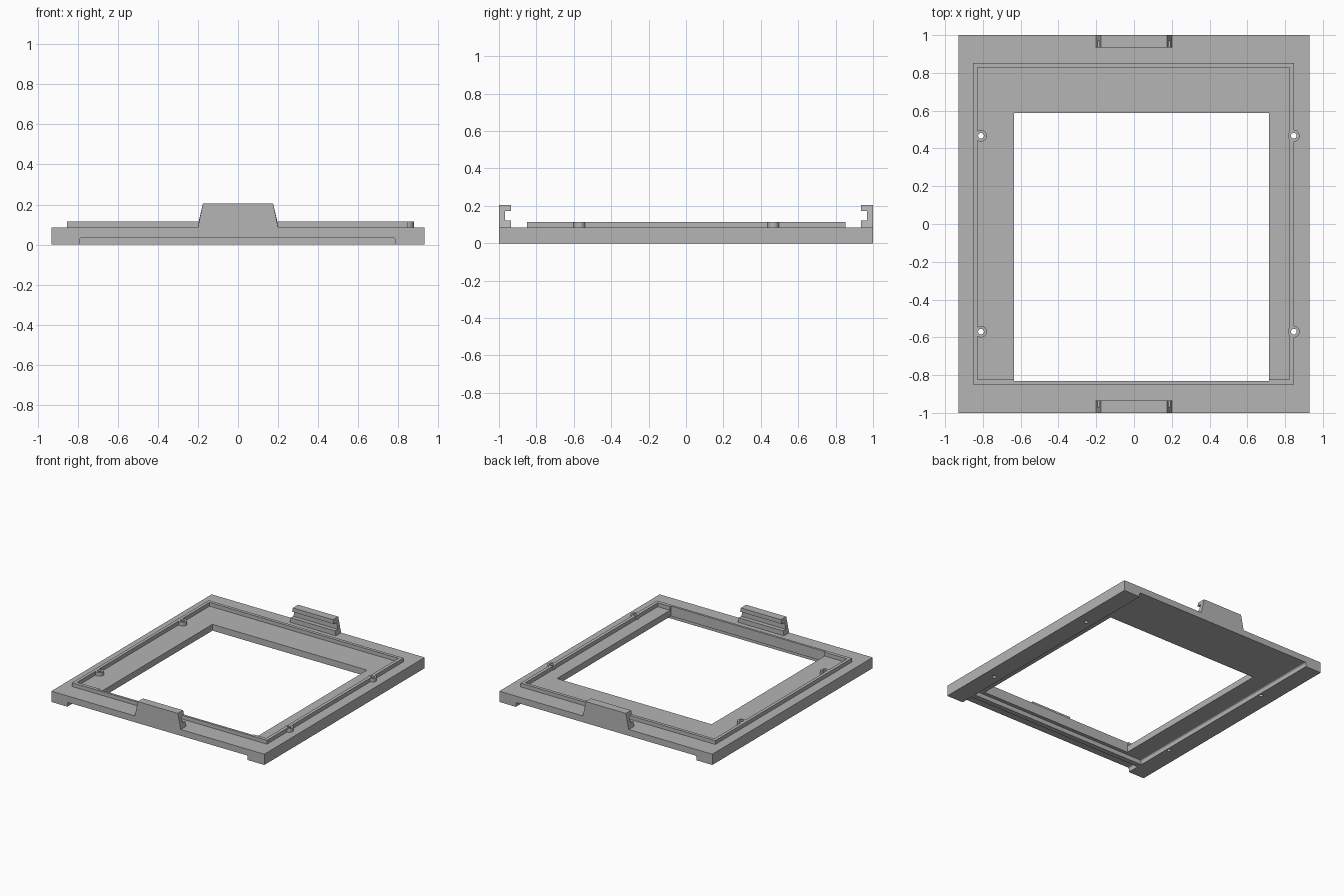
import bpy, bmesh
from mathutils import Matrix

cube = bpy.data.objects.get("Cube")
if cube:
    bpy.data.objects.remove(cube, do_unlink=True)

grey = bpy.data.materials.new("plain grey")
grey.use_nodes = True
colour = (0.46, 0.46, 0.46, 1)
grey.diffuse_color = colour
grey.node_tree.nodes["Principled BSDF"].inputs["Base Color"].default_value = colour


def finish(name, bm):
    bmesh.ops.recalc_face_normals(bm, faces=bm.faces)
    mesh = bpy.data.meshes.new(name)
    bm.to_mesh(mesh)
    bm.free()
    mesh.materials.append(grey)
    obj = bpy.data.objects.new(name, mesh)
    bpy.context.collection.objects.link(obj)
    return obj


def box(name, x0, x1, y0, y1, z0, z1):
    bm = bmesh.new()
    bmesh.ops.create_cube(bm, size=1)
    for v in bm.verts:
        v.co.x = x1 if v.co.x > 0 else x0
        v.co.y = y1 if v.co.y > 0 else y0
        v.co.z = z1 if v.co.z > 0 else z0
    return finish(name, bm)


def cylinder(name, x, y, z0, z1, radius):
    bm = bmesh.new()
    bmesh.ops.create_cone(bm, cap_ends=True, segments=24, radius1=radius,
                          radius2=radius, depth=z1 - z0,
                          matrix=Matrix.Translation((x, y, (z0 + z1) / 2)))
    return finish(name, bm)


def cut(target, cutter):
    mod = target.modifiers.new("cut", "BOOLEAN")
    mod.operation = "DIFFERENCE"
    mod.solver = "EXACT"
    mod.object = cutter
    bpy.context.view_layer.objects.active = target
    bpy.ops.object.modifier_apply(modifier=mod.name)


def channel(y0, y1):
    # shallow underside channel with eased upper corners
    obj = box("channel_cutter", -0.79, 0.785, y0, y1, -0.1, 0.035)
    bm = bmesh.new()
    bm.from_mesh(obj.data)
    edges = [e for e in bm.edges
             if all(v.co.z > 0 for v in e.verts) and e.verts[0].co.x == e.verts[1].co.x]
    bmesh.ops.bevel(bm, geom=edges, offset=0.012, segments=3, profile=0.5, affect="EDGES")
    bm.to_mesh(obj.data)
    bm.free()
    return obj


def clip(name, side):
    # hooked C profile, narrowing towards the top
    profile = [(1, 0.07), (1, 0.205), (0.935, 0.205), (0.935, 0.173),
               (0.968, 0.173), (0.968, 0.122), (0.935, 0.122), (0.935, 0.07)]
    bm = bmesh.new()
    rings = []
    for sx in (-1, 1):
        rings.append([bm.verts.new((sx * (0.203 - 0.23 * max(z - 0.085, 0)), side * y, z))
                      for y, z in profile])
        bm.faces.new(rings[-1])
    a, b = rings
    for i in range(len(a)):
        j = (i + 1) % len(a)
        bm.faces.new((a[i], a[j], b[j], b[i]))
    return finish(name, bm)


# Main parts
plate = box("base_plate", -0.93, 0.93, -1, 1, 0, 0.085)
rim = box("raised_rim", -0.853, 0.848, -0.85, 0.853, 0.06, 0.115)
cutters = []

# Underside channel, divided by a narrow cross rib
for y0, y1 in ((-1.1, -0.9), (-0.86, 1.1)):
    cutters.append(channel(y0, y1))
    cut(plate, cutters[-1])

# Hollow of the rim
cutters.append(box("rim_cutter", -0.828, 0.822, -0.822, 0.828, 0, 0.2))
cut(rim, cutters[-1])

# Offset window through plate and rim
cutters.append(box("window_cutter", -0.635, 0.715, -0.832, 0.588, -0.1, 0.3))
for part in (plate, rim):
    cut(part, cutters[-1])

# Screw bosses with through holes
for x, side in ((-0.81, "right"), (0.846, "left")):
    for y, end in ((-0.57, "front"), (0.467, "back")):
        boss = cylinder(f"{end}_{side}_boss", x, y, 0.06, 0.115, 0.031)
        hole = cylinder("hole_cutter", x, y, -0.1, 0.3, 0.015)
        cutters.append(hole)
        for part in (plate, rim, boss):
            cut(part, hole)

# Snap clips
clip("front_clip", -1)
clip("back_clip", 1)

for c in cutters:
    bpy.data.objects.remove(c, do_unlink=True)
